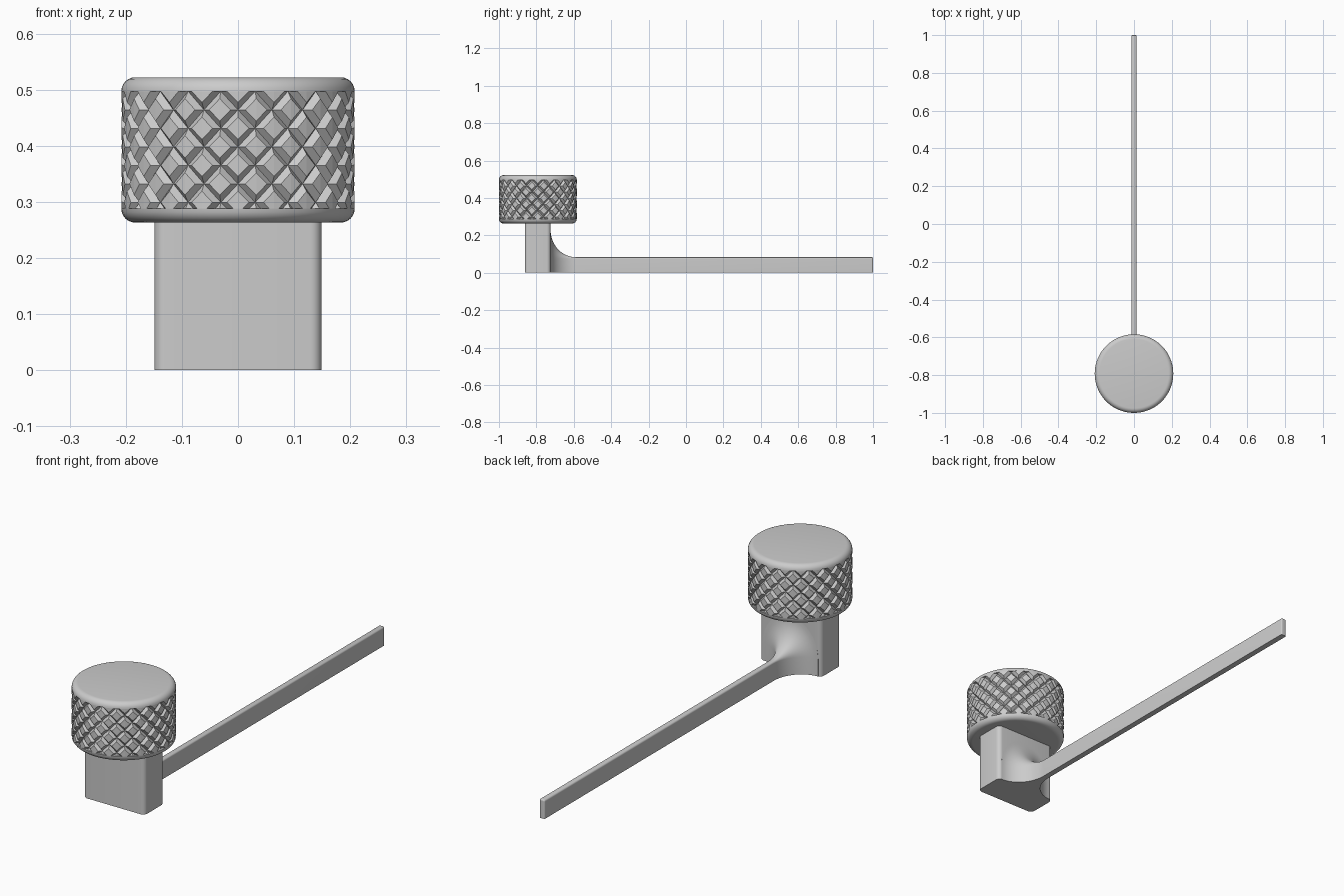
import bpy, bmesh
from math import sin, cos, pi, radians

if "Cube" in bpy.data.objects:
    bpy.data.objects.remove(bpy.data.objects["Cube"])

grey = bpy.data.materials.new("plain grey")
grey.use_nodes = True
GREY = (0.6, 0.6, 0.6, 1)
grey.diffuse_color = GREY
grey.node_tree.nodes["Principled BSDF"].inputs["Base Color"].default_value = GREY


def finish(name, bm, smooth=True):
    mesh = bpy.data.meshes.new(name)
    bm.to_mesh(mesh)
    bm.free()
    mesh.materials.append(grey)
    obj = bpy.data.objects.new(name, mesh)
    bpy.context.collection.objects.link(obj)
    if smooth:
        bpy.ops.object.select_all(action="DESELECT")
        obj.select_set(True)
        bpy.context.view_layer.objects.active = obj
        bpy.ops.object.shade_smooth_by_angle(angle=radians(35))
    return obj


def loft(name, rings):
    """Skin a list of equal-length closed rings and cap both ends."""
    bm = bmesh.new()
    loops = [[bm.verts.new(p) for p in ring] for ring in rings]
    n = len(loops[0])
    for a, b in zip(loops, loops[1:]):
        for i in range(n):
            j = (i + 1) % n
            bm.faces.new((a[i], a[j], b[j], b[i]))
    bm.faces.new(loops[0])
    bm.faces.new(loops[-1])
    bmesh.ops.recalc_face_normals(bm, faces=bm.faces)
    return finish(name, bm)


# Shared knob dimensions
KY, R, DEPTH = -0.792, 0.208, 0.012
Z0, Z1, RIM = 0.263, 0.522, 0.025
LOW, HIGH = Z0 + RIM, Z1 - RIM


def on_knob(radius, angle, z):
    return (radius * cos(angle), KY + radius * sin(angle), z)


# Knob: turned body with rounded rims and a recessed waist
arc = [i * pi / 12 for i in range(7)]
profile = [(R - RIM + RIM * sin(t), LOW - RIM * cos(t)) for t in arc]
core = R - DEPTH - 0.004
profile += [(core, LOW), (core, HIGH)]
profile += [(R - RIM + RIM * cos(t), HIGH + RIM * sin(t)) for t in arc]
loft("knob", [[on_knob(r, 2 * pi * i / 80, z) for i in range(80)] for r, z in profile])

# Knurling: flat-topped diamonds between crossing V grooves
COUNT, PITCH, FLAT = 20, 0.066, 0.6
STEP = 2 * pi / COUNT
bm = bmesh.new()
for row in range(-1, 8):
    zc = 0.266 + row * PITCH / 2
    for col in range(COUNT):
        ac = -pi / 2 + (col + (row + 1) % 2 / 2) * STEP
        corners = [(1, 0), (0, 1), (-1, 0), (0, -1)]

        def diamond(radius, size):
            return [bm.verts.new(on_knob(radius, ac + u * size * STEP / 2,
                                         zc + v * size * PITCH / 2)) for u, v in corners]

        outer, top = diamond(R - DEPTH, 1), diamond(R, FLAT)
        for i in range(4):
            j = (i + 1) % 4
            bm.faces.new((outer[i], outer[j], top[j], top[i]))
        bm.faces.new((top[0], top[1], top[3]))
        bm.faces.new((top[1], top[2], top[3]))
bmesh.ops.remove_doubles(bm, verts=bm.verts, dist=0.0005)
for z, direction in ((LOW, -1), (HIGH, 1)):
    bmesh.ops.bisect_plane(bm, geom=bm.verts[:] + bm.edges[:] + bm.faces[:],
                           plane_co=(0, 0, z), plane_no=(0, 0, direction), clear_outer=True)
finish("knob_knurling", bm, smooth=False)

# Block under the knob, with rounded upright corners
HALF, FRONT, BACK, CORNER = 0.149, -0.862, -0.724, 0.02
outline = []
for quarter, (sx, sy) in enumerate(((1, 1), (-1, 1), (-1, -1), (1, -1))):
    cx = sx * (HALF - CORNER)
    cy = BACK - CORNER if sy > 0 else FRONT + CORNER
    for i in range(7):
        t = (quarter + i / 6) * pi / 2
        outline.append((cx + CORNER * cos(t), cy + CORNER * sin(t)))
loft("block", [[(x, y, z) for x, y in outline] for z in (0, Z0 + 0.002)])


# Lever: thin upright bar that flares into the block through a round fillet
def section(y, ox=0.0, oz=0.0, inset=0.0):
    half, height, edge = 0.013 - inset, 0.083 - inset, 0.008 - inset
    rx, rz = edge + ox, edge + oz
    cx, cz = half - edge, height - edge
    ring = [(half + ox, y, 0)]
    for side in (1, -1):
        for i in range(9):
            t = i * pi / 16 if side > 0 else (8 - i) * pi / 16
            ring.append((side * (cx + rx * cos(t)), y, cz + rz * sin(t)))
    ring.append((-half - ox, y, 0))
    return ring


FILLET = 0.135
rings = [section(BACK - 0.004, 0.122, 0.145)]
for i in range(17):
    t = i * pi / 32
    flare = 1 - sin(t)
    rings.append(section(BACK + FILLET * (1 - cos(t)), 0.122 * flare, 0.145 * flare))
for i in range(5):
    t = i * pi / 8
    rings.append(section(0.994 + 0.006 * sin(t), inset=0.006 * (1 - cos(t))))
loft("lever", rings)
